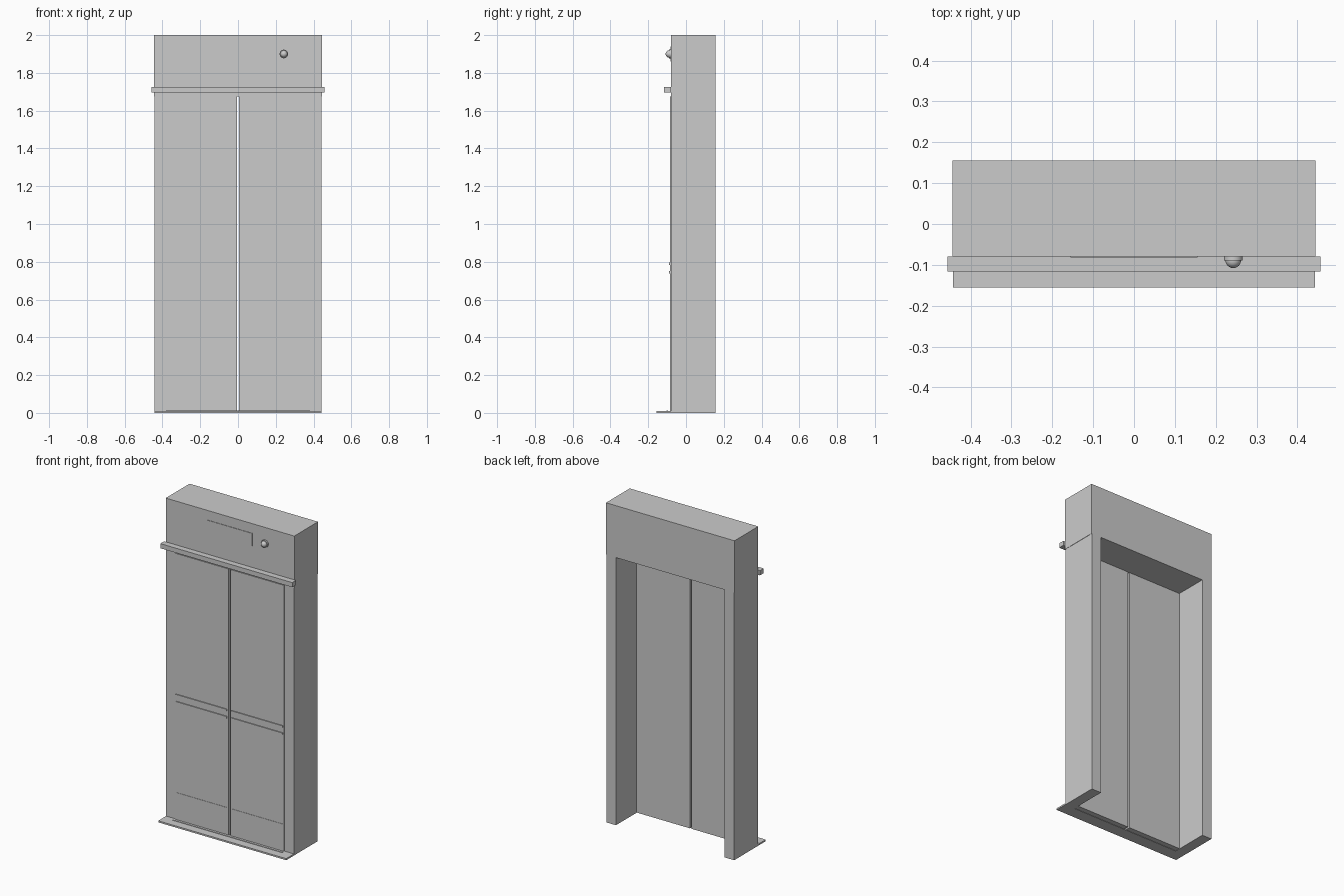
import bpy, bmesh, math
from mathutils import Matrix

cube = bpy.data.objects.get("Cube")
if cube:
    bpy.data.objects.remove(cube, do_unlink=True)

grey = bpy.data.materials.new("plain grey")
grey.use_nodes = True
COLOUR = (0.6, 0.6, 0.6, 1)
grey.diffuse_color = COLOUR
grey.node_tree.nodes["Principled BSDF"].inputs["Base Color"].default_value = COLOUR


def add_object(name, bm):
    mesh = bpy.data.meshes.new(name)
    bm.to_mesh(mesh)
    bm.free()
    mesh.materials.append(grey)
    obj = bpy.data.objects.new(name, mesh)
    bpy.context.collection.objects.link(obj)
    return obj


def box(name, x, y, z):
    """Box from (low, high) ranges on each axis."""
    bm = bmesh.new()
    bmesh.ops.create_cube(bm, size=1)
    for v in bm.verts:
        v.co = [r[0] if c < 0 else r[1] for c, r in zip(v.co, (x, y, z))]
    return add_object(name, bm)


def pair(name, x, y, z):
    """The same box on both sides of the centre line."""
    box("left_" + name, x, y, z)
    box("right_" + name, (-x[1], -x[0]), y, z)


FRONT, BACK = -0.079, 0.156
DOOR_FRONT = FRONT - 0.005
OPENING, DOOR_TOP = 0.376, 1.675
GAP = 0.006

# Surround: two posts and the header
pair("post", (OPENING, 0.443), (FRONT, BACK), (0, DOOR_TOP))
box("header", (-0.445, 0.445), (FRONT, BACK), (DOOR_TOP, 2))
box("cornice", (-0.457, 0.457), (-0.116, FRONT), (1.697, 1.726))

# Threshold with its raised track
box("sill", (-0.443, 0.443), (-0.156, FRONT), (0, 0.01))
box("sill_track", (-0.38, 0.38), (-0.104, -0.096), (0.01, 0.013))

# Sliding door leaves, kick plates and trim strips
pair("door", (GAP, OPENING), (DOOR_FRONT, -0.047), (0.002, DOOR_TOP))
pair("kick_plate", (0.016, 0.372), (DOOR_FRONT - 0.002, DOOR_FRONT), (0.014, 0.18))
for label, z in (("upper", 0.79), ("lower", 0.745)):
    pair(label + "_trim_strip", (0.016, 0.37), (DOOR_FRONT - 0.006, DOOR_FRONT),
         (z - 0.006, z + 0.006))

# Indicator plate above the doors
box("indicator_plate", (-0.155, 0.155), (FRONT - 0.003, FRONT), (1.86, 1.94))

# Round lamp: a short collar and a domed lens
turn = Matrix.Rotation(math.pi / 2, 4, "X")
bm = bmesh.new()
bmesh.ops.create_cone(bm, cap_ends=True, segments=24, radius1=0.023, radius2=0.023,
                      depth=0.011, matrix=turn)
collar = add_object("lamp_collar", bm)
collar.location = (0.243, FRONT - 0.0045, 1.9)

bm = bmesh.new()
bmesh.ops.create_uvsphere(bm, u_segments=24, v_segments=12, radius=0.019, matrix=turn)
lens = add_object("lamp_lens", bm)
lens.location = (0.243, FRONT - 0.01, 1.9)

for obj in (collar, lens):
    bpy.ops.object.select_all(action="DESELECT")
    obj.select_set(True)
    bpy.context.view_layer.objects.active = obj
    bpy.ops.object.shade_smooth_by_angle()
